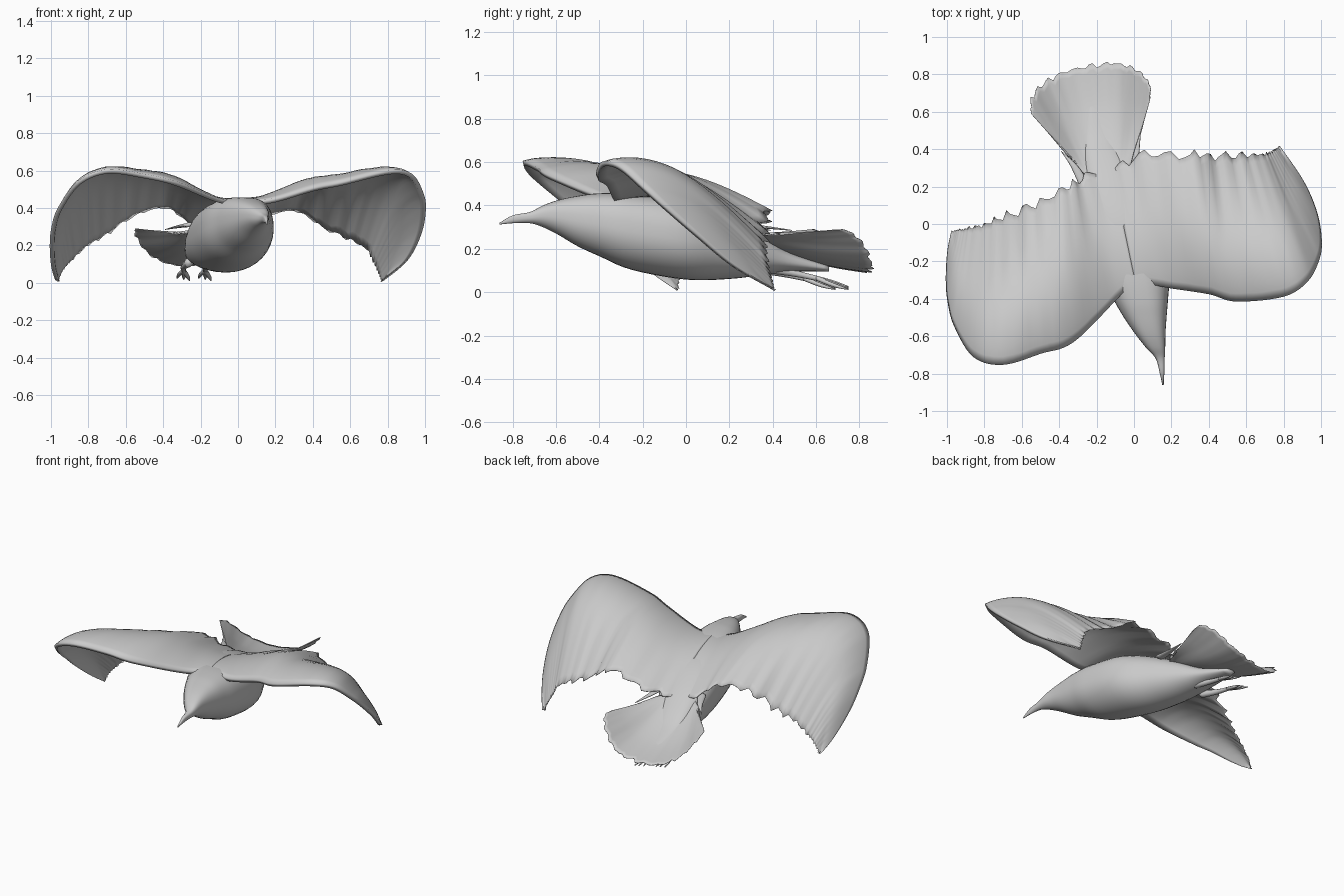
import bpy, bmesh, math, random
from mathutils import Vector

random.seed(4)
scene = bpy.context.scene
if "Cube" in bpy.data.objects:
    bpy.data.objects.remove(bpy.data.objects["Cube"])

grey = bpy.data.materials.new("plain grey")
grey.use_nodes = True
grey.diffuse_color = (0.6, 0.6, 0.6, 1)
grey.node_tree.nodes["Principled BSDF"].inputs["Base Color"].default_value = (0.6, 0.6, 0.6, 1)


def spline(keys, steps):
    """Catmull-Rom interpolation through tuples of numbers."""
    keys = [Vector(k) for k in keys]
    out = []
    for i in range(len(keys) - 1):
        p0, p1, p2 = keys[max(i - 1, 0)], keys[i], keys[i + 1]
        p3 = keys[min(i + 2, len(keys) - 1)]
        for s in range(steps):
            t = s / steps
            out.append(0.5 * (2 * p1 + (p2 - p0) * t + (2 * p0 - 5 * p1 + 4 * p2 - p3) * t * t
                              + (3 * p1 - p0 - 3 * p2 + p3) * t ** 3))
    return out + [keys[-1]]


def make_object(name, rows, closed=False):
    """Skin rows of points into a smooth mesh object."""
    bm = bmesh.new()
    grid = [[bm.verts.new(p) for p in row] for row in rows]
    n = len(rows[0])
    for a, b in zip(grid, grid[1:]):
        for j in range(n if closed else n - 1):
            k = (j + 1) % n
            bm.faces.new((a[j], a[k], b[k], b[j]))
    if closed:
        bm.faces.new(grid[0])
        bm.faces.new(grid[-1])
    bmesh.ops.recalc_face_normals(bm, faces=bm.faces[:])
    mesh = bpy.data.meshes.new(name)
    bm.to_mesh(mesh)
    bm.free()
    mesh.materials.append(grey)
    mesh.polygons.foreach_set("use_smooth", [True] * len(mesh.polygons))
    obj = bpy.data.objects.new(name, mesh)
    scene.collection.objects.link(obj)
    return obj


def feather_sheet(name, front, back, bulges, jag, thick, skew=0.88, chord=18, steps=7):
    """Cambered sheet from a front edge to a ragged back edge."""
    rows = []
    rim = spline(back, steps)
    edges = zip(spline(front, steps), rim, spline([(b, 0) for b in bulges], steps))
    for i, (a, b, h) in enumerate(edges):
        span = b - a
        # feathers step out and fall back along the rim, finer where the rim is crowded
        gap = (rim[i] - rim[i - 1]).length if i else 0
        cut = jag * ((i % 4) / 3 - 0.5 + random.uniform(-0.3, 0.3)) * min(1, gap / 0.025)
        b = b + span.normalized() * cut
        row = []
        for j in range(chord + 1):
            t = j / chord
            p = a.lerp(b, t)
            p.z += h[0] * math.sin(math.pi * t ** skew)
            row.append(p)
        rows.append(row)
    obj = make_object(name, rows)
    # thicker at the front edge, thin at the feather tips
    group = obj.vertex_groups.new(name="thickness")
    for v in obj.data.vertices:
        t = (v.index % (chord + 1)) / chord
        group.add([v.index], max(0.15, 1 - 1.3 * t), "REPLACE")
    solid = obj.modifiers.new("thickness", "SOLIDIFY")
    solid.thickness = thick
    solid.offset = 0
    solid.vertex_group = group.name
    return obj


def tube(name, keys, sides=10, steps=5, shoulder=1.0):
    """Tapered tube; keys are x, y, z, half width, half height; low shoulder squares the top."""
    rows = []
    for x, y, z, w, h in spline(keys, steps):
        row = []
        for k in range(sides):
            c, s = math.cos(2 * math.pi * k / sides), math.sin(2 * math.pi * k / sides)
            power = shoulder if s > 0 else 1
            row.append((x + w * math.copysign(abs(c) ** power, c), y,
                        z + h * math.copysign(abs(s) ** power, s)))
        rows.append(row)
    return make_object(name, rows, closed=True)


# Body with head and beak
tube("body", [
    (.155, -.86, .316, .004, .004), (.15, -.80, .336, .012, .018),
    (.14, -.72, .344, .024, .026), (.115, -.66, .35, .052, .05),
    (.088, -.59, .345, .08, .08), (.06, -.5, .328, .114, .116),
    (.035, -.4, .311, .147, .145), (0, -.25, .278, .19, .175),
    (-.045, 0, .238, .208, .18), (-.11, .2, .203, .17, .142),
    (-.16, .36, .17, .125, .09), (-.19, .48, .14, .085, .045),
    (-.215, .66, .108, .03, .012)], sides=36, shoulder=.75)

# Both wings share one root inside the back
root_front, root_back = (.005, -.3, .44), (-.12, .3, .285)

# Left wing
feather_sheet(
    "left_wing",
    [root_front, (.165, -.335, .435), (.4, -.37, .5), (.55, -.41, .53),
     (.8, -.385, .59), (.92, -.31, .575), (.98, -.2, .48), (.995, -.1, .39),
     (.972, .05, .26), (.9, .22, .12), (.77, .41, .01)],
    [root_back, (.06, .37, .33), (.3, .37, .385), (.45, .36, .3),
     (.6, .37, .23), (.69, .37, .18), (.72, .38, .12), (.74, .39, .08),
     (.755, .4, .045), (.765, .405, .02), (.77, .41, .008)],
    [.05, .065, .095, .125, .135, .12, .09, .07, .045, .02, 0], .04, .024)

# Right wing, swept further forward
feather_sheet(
    "right_wing",
    [root_front, (-.1, -.405, .44), (-.33, -.63, .53), (-.5, -.69, .57),
     (-.7, -.75, .595), (-.85, -.71, .535), (-.95, -.55, .4), (-.985, -.42, .3),
     (-.995, -.3, .2), (-.987, -.15, .085), (-.965, -.04, .01)],
    [root_back, (-.26, .25, .32), (-.38, .18, .4), (-.55, .1, .36),
     (-.7, .04, .26), (-.8, 0, .2), (-.88, -.02, .13), (-.91, -.03, .1),
     (-.935, -.03, .07), (-.95, -.035, .04), (-.965, -.04, .008)],
    [.05, .06, .085, .1, .12, .115, .09, .07, .045, .02, 0], .04, .024)

# Tail fan, dished with raised corners
feather_sheet(
    "tail",
    [(-.31, .32, .265), (-.28, .28, .27), (-.24, .25, .28), (-.19, .24, .285),
     (-.14, .24, .285), (-.09, .25, .285), (-.05, .28, .28), (-.01, .33, .27),
     (.005, .38, .265)],
    [(-.55, .59, .29), (-.545, .67, .25), (-.47, .76, .15), (-.34, .82, .095),
     (-.2, .85, .1), (-.07, .855, .14), (.03, .81, .23), (.085, .74, .285),
     (.085, .66, .285)],
    [0, -.01, -.025, -.035, -.035, -.03, -.02, -.01, 0], .025, .018, skew=1)

# Loose feathers behind the wing roots
tube("left_root_feather", [(0, .24, .31, .03, .012), (.01, .36, .3, .018, .007),
                           (.035, .49, .285, .002, .002)])
tube("right_root_feather", [(-.26, .2, .31, .03, .012), (-.32, .31, .3, .02, .007),
                            (-.39, .39, .285, .002, .002)])

# Legs and trailing feet
for side, x, y in (("left", -.175, .03), ("right", -.29, -.03)):
    tube(side + "_leg", [(x * .9, .36 + y, .11, .025, .025), (x, .48 + y, .085, .016, .016),
                         (x, .59 + y, .06, .012, .012)])
    for i, spread in enumerate((-.035, 0, .03)):
        tube(f"{side}_toe_{i + 1}", [(x, .57 + y, .065, .012, .012),
                                     (x + spread * .7, .65 + y, .045 - .006 * i, .011, .01),
                                     (x + spread, .72 + y, .025 - .006 * i, .003, .003)])
